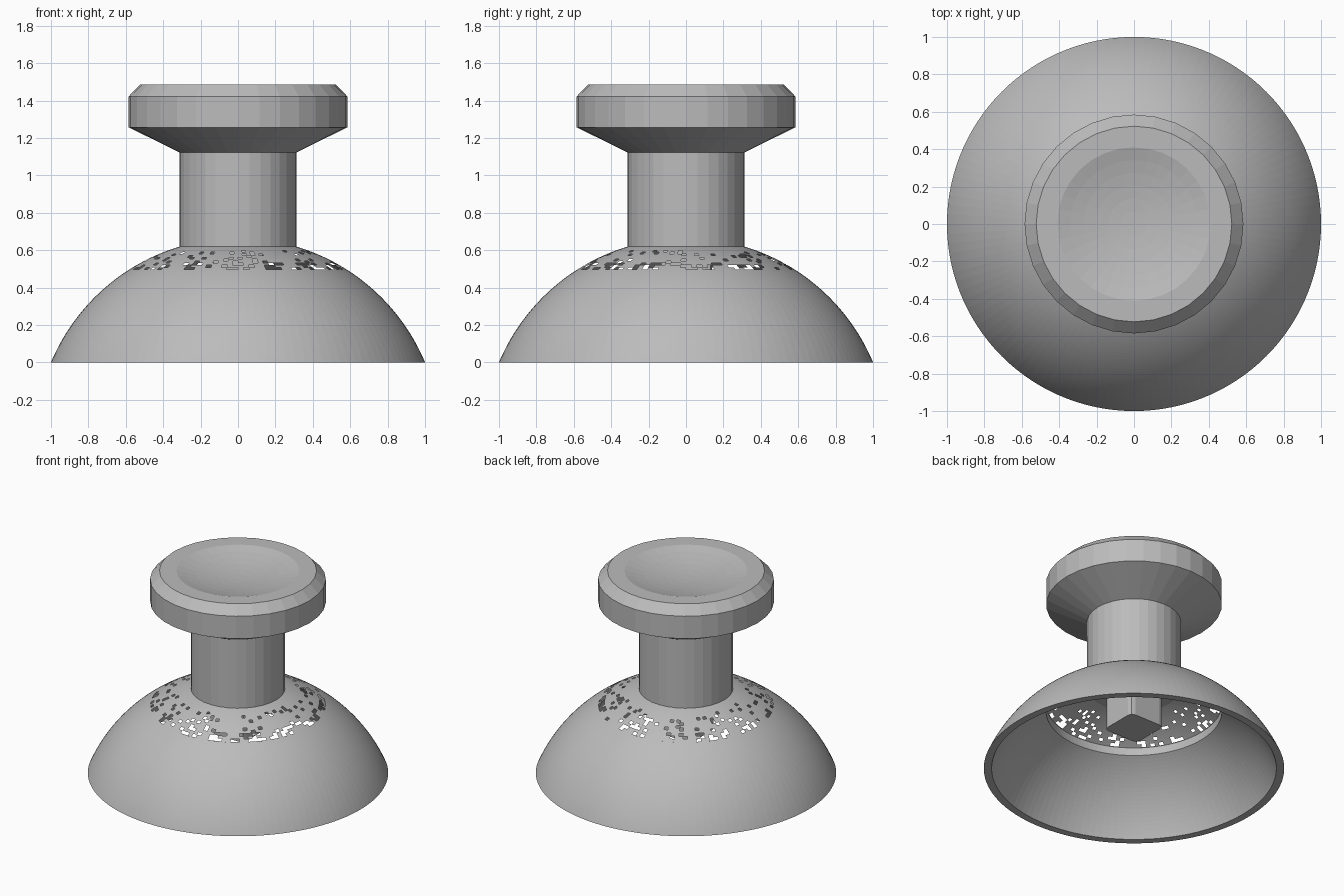
import bpy, bmesh, math, random

if "Cube" in bpy.data.objects:
    bpy.data.objects.remove(bpy.data.objects["Cube"])

random.seed(4)
grey = bpy.data.materials.new("plain grey")
grey.diffuse_color = (0.5, 0.5, 0.5, 1)
grey.use_nodes = True
grey.node_tree.nodes["Principled BSDF"].inputs["Base Color"].default_value = grey.diffuse_color


def finish(name, bm):
    mesh = bpy.data.meshes.new(name)
    bm.to_mesh(mesh)
    bm.free()
    mesh.materials.append(grey)
    obj = bpy.data.objects.new(name, mesh)
    bpy.context.collection.objects.link(obj)
    return obj


def lathe(profile, sides):
    """Spin an (r, z) profile, listed from the outside bottom upward, about z."""
    bm = bmesh.new()
    rings = []
    for r, z in profile:
        if r < 1e-5:
            rings.append([bm.verts.new((0, 0, z))] * sides)
        else:
            rings.append([bm.verts.new((r * math.cos(a), r * math.sin(a), z))
                          for a in (2 * math.pi * i / sides for i in range(sides))])
    for low, high in zip(rings, rings[1:]):
        for i in range(sides):
            j = (i + 1) % sides
            bm.faces.new(list(dict.fromkeys((low[i], low[j], high[j], high[i]))))
    return bm


def arc(radius, centre_z, r0, r1, steps):
    """Points on a sphere section between two radii."""
    a0, a1 = math.asin(r0 / radius), math.asin(r1 / radius)
    return [(radius * math.sin(a), centre_z + radius * math.cos(a))
            for a in (a0 + (a1 - a0) * i / steps for i in range(steps + 1))]


# Dome: thick skirt below a recess, single skin above it
CZ, R_OUT, R_IN = -0.419, 1.0843, 1.036
inner = arc(R_IN, CZ, 0.585, 0.9475, 20)
outer = arc(R_OUT, CZ, 1.0, 0.0, 56)
dome = lathe([(0.585, 0.494)] + inner + outer, 120)

# Ragged openings in the thin band of the dome
holes = []
for f in dome.faces:
    c = f.calc_center_median()
    if 0.495 < c.z < 0.60 and c.xy.length > 0.33 and f.normal.z >= 0:
        chance = 0.30 if c.z < 0.535 else 0.12
        if random.random() < chance:
            holes.append(f)
bmesh.ops.delete(dome, geom=holes, context='FACES')
finish("dome_skirt", dome)

# Stem, flared cap and concave thumb dish
dish_r, depth = 0.41, 0.06
sphere_r = (dish_r ** 2 + depth ** 2) / (2 * depth)
dish = [(r, 1.485 - depth + sphere_r - math.sqrt(sphere_r ** 2 - r * r))
        for r in (dish_r * (1 - i / 6) for i in range(7))]
stick = lathe([(0.0, 0.615), (0.313, 0.615), (0.313, 1.123), (0.585, 1.257),
               (0.585, 1.422), (0.523, 1.485)] + dish, 32)
finish("stem_and_cap", stick)

# Socket peg inside the dome: round bar with four flats
flat = 0.14
peg = bmesh.new()
bmesh.ops.create_cone(peg, cap_ends=True, segments=32, radius1=0.185,
                      radius2=0.185, depth=0.34)
for v in peg.verts:
    v.co.x = max(-flat, min(flat, v.co.x))
    v.co.y = max(-flat, min(flat, v.co.y))
    v.co.z += 0.48
finish("socket_peg", peg)
